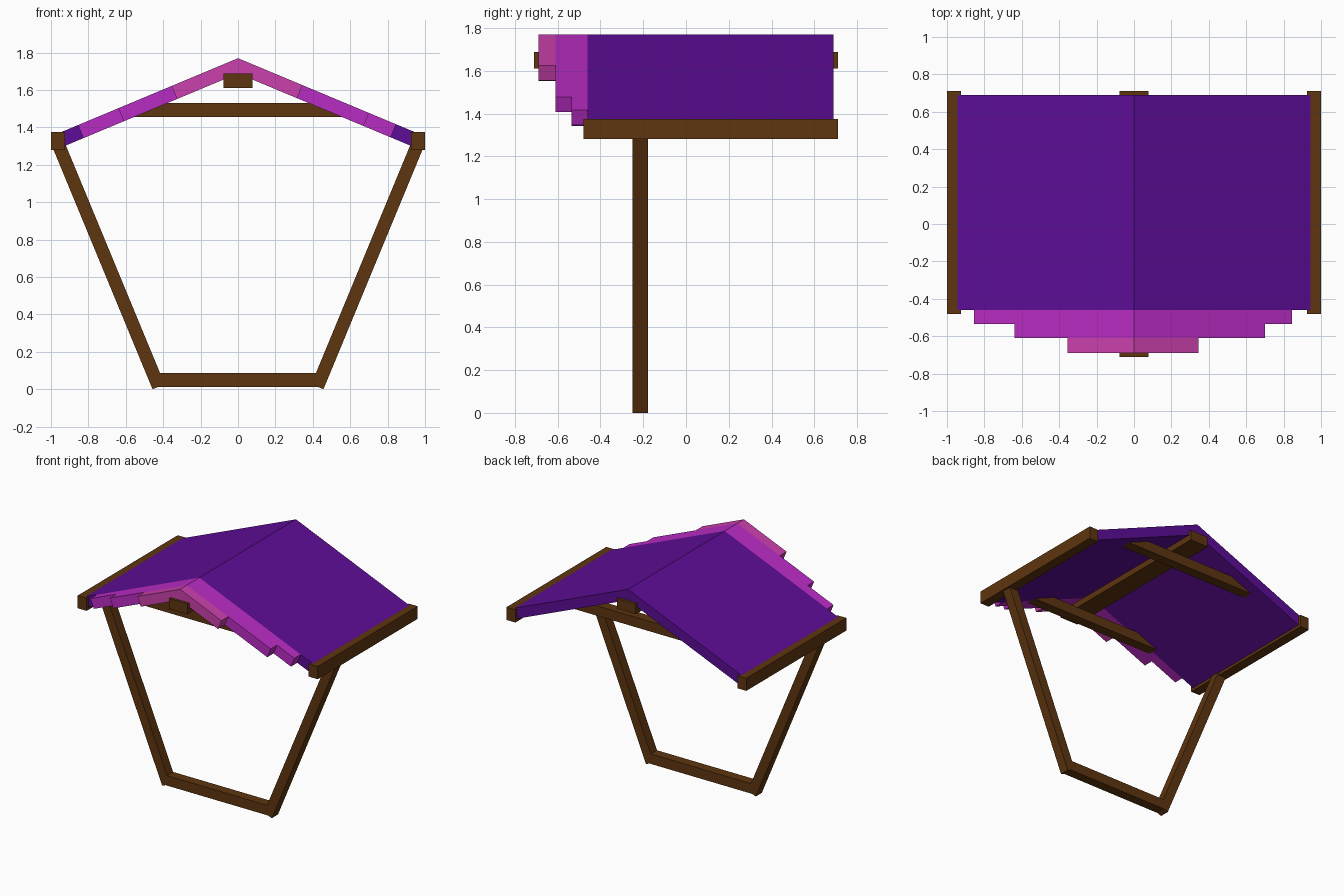
import bpy, bmesh

if "Cube" in bpy.data.objects:
    bpy.data.objects.remove(bpy.data.objects["Cube"])


def material(name, rgb):
    m = bpy.data.materials.new(name)
    m.diffuse_color = (*rgb, 1)
    m.use_nodes = True
    m.node_tree.nodes["Principled BSDF"].inputs["Base Color"].default_value = m.diffuse_color
    return m


BROWN = material("brown_wood", (0.112, 0.036, 0.005))
PURPLE = material("purple", (0.110, 0.004, 0.310))
MAGENTA = material("magenta", (0.491, 0.025, 0.552))
PINK = material("pink", (0.597, 0.051, 0.413))


def extrude_profile(name, pts, y0, y1, mat):
    """Extrude an x-z outline from y0 to y1."""
    bm = bmesh.new()
    face = bm.faces.new([bm.verts.new((x, y0, z)) for x, z in pts])
    ext = bmesh.ops.extrude_face_region(bm, geom=[face])
    verts = [v for v in ext["geom"] if isinstance(v, bmesh.types.BMVert)]
    bmesh.ops.translate(bm, verts=verts, vec=(0, y1 - y0, 0))
    bmesh.ops.recalc_face_normals(bm, faces=bm.faces)
    mesh = bpy.data.meshes.new(name)
    bm.to_mesh(mesh)
    bm.free()
    mesh.materials.append(mat)
    obj = bpy.data.objects.new(name, mesh)
    bpy.context.collection.objects.link(obj)
    return obj


def beam(name, x0, x1, z0, z1, y0, y1):
    extrude_profile(name, [(x0, z0), (x1, z0), (x1, z1), (x0, z1)], y0, y1, BROWN)


RIDGE, PITCH = 1.77, 0.418


def roof_band(name, left, right, y0, y1, mat):
    """Gabled slab whose ends are cut square to the slope."""
    zl, zr = RIDGE - PITCH * left, RIDGE - PITCH * right
    pts = [(-left, zl), (0, RIDGE), (right, zr), (right - 0.029, zr - 0.07),
           (0, RIDGE - 0.082), (-left + 0.029, zl - 0.07)]
    extrude_profile(name, pts, y0, y1, mat)


# Roof with stepped front bands
roof_band("roof", 0.955, 0.955, -0.46, 0.69, PURPLE)
roof_band("roof_trim_wide", 0.855, 0.845, -0.535, -0.46, MAGENTA)
roof_band("roof_trim_middle", 0.64, 0.70, -0.61, -0.535, MAGENTA)
roof_band("roof_trim_front", 0.355, 0.345, -0.69, -0.61, PINK)

# Ridge beam and tie beams with ends following the roof slope
beam("ridge_beam", -0.077, 0.077, 1.61, 1.688, -0.71, 0.71)
for label, y in (("front", -0.455), ("back", 0.57)):
    extrude_profile("tie_beam_" + label,
                    [(-0.56, 1.455), (0.56, 1.455), (0.40, 1.53), (-0.40, 1.53)],
                    y - 0.038, y + 0.038, BROWN)

# Eave beams and leaning posts on both sides
for label, s in (("left", -1), ("right", 1)):
    beam("eave_beam_" + label, s * 0.925, s * 1.0, 1.28, 1.375, -0.48, 0.71)
    post = [(0.457, 0.0), (0.992, 1.294), (0.927, 1.32), (0.392, 0.027)]
    extrude_profile("post_" + label, [(s * x, z) for x, z in post], -0.25, -0.177, BROWN)

# Ground sill between the posts
beam("sill", -0.43, 0.43, 0.012, 0.087, -0.25, -0.177)
